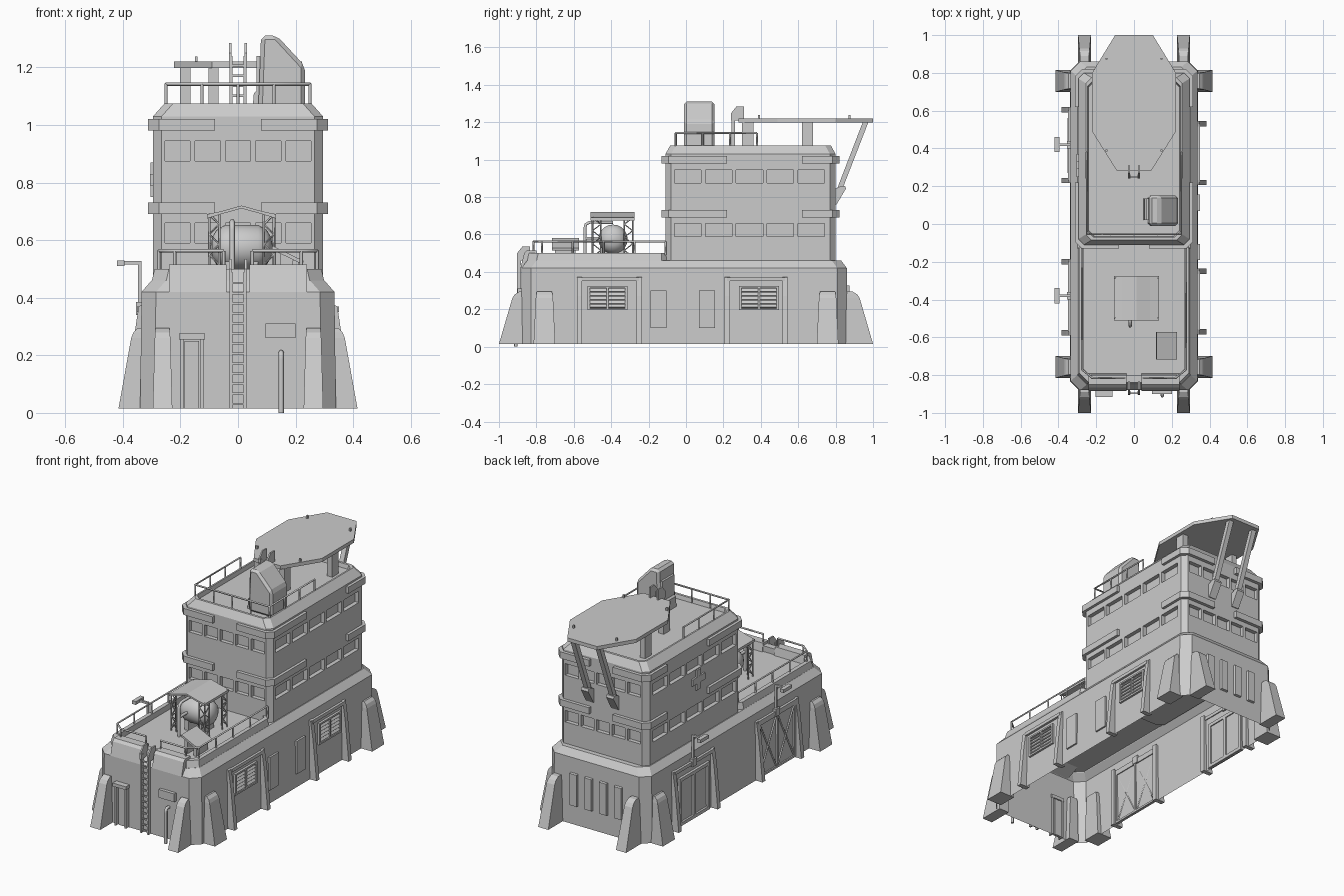
import bpy, bmesh, math
from mathutils import Vector

if "Cube" in bpy.data.objects:
    bpy.data.objects.remove(bpy.data.objects["Cube"])


def finish(name, bm):
    bmesh.ops.recalc_face_normals(bm, faces=bm.faces)
    me = bpy.data.meshes.new(name)
    bm.to_mesh(me)
    bm.free()
    ob = bpy.data.objects.new(name, me)
    bpy.context.collection.objects.link(ob)
    return ob


def add_loft(bm, loops, bottom=True, top=True):
    rings = [[bm.verts.new(p) for p in lp] for lp in loops]
    n = len(rings[0])
    for a, b in zip(rings, rings[1:]):
        for i in range(n):
            bm.faces.new((a[i], a[(i + 1) % n], b[(i + 1) % n], b[i]))
    if bottom:
        bm.faces.new(rings[0])
    if top:
        bm.faces.new(rings[-1])


def loft(name, loops, **kw):
    bm = bmesh.new()
    add_loft(bm, loops, **kw)
    return finish(name, bm)


def rect(x0, x1, y0, y1, z, c=0.0):
    """Rectangle loop, with cut corners when c > 0."""
    if not c:
        return [(x0, y0, z), (x1, y0, z), (x1, y1, z), (x0, y1, z)]
    return [(x0 + c, y0, z), (x1 - c, y0, z), (x1, y0 + c, z), (x1, y1 - c, z),
            (x1 - c, y1, z), (x0 + c, y1, z), (x0, y1 - c, z), (x0, y0 + c, z)]


def boxes(name, items):
    bm = bmesh.new()
    for x0, x1, y0, y1, z0, z1 in items:
        add_loft(bm, [rect(x0, x1, y0, y1, z0), rect(x0, x1, y0, y1, z1)])
    return finish(name, bm)


def prism(name, pts, axis, spans):
    """Extrude a 2D profile along an axis, once per (start, end) span."""
    put = {'x': lambda p, t: (t, p[0], p[1]), 'y': lambda p, t: (p[0], t, p[1]),
           'z': lambda p, t: (p[0], p[1], t)}[axis]
    bm = bmesh.new()
    for a, b in spans:
        add_loft(bm, [[put(p, a) for p in pts], [put(p, b) for p in pts]])
    return finish(name, bm)


def tubes(name, paths, r, res=0):
    cu = bpy.data.curves.new(name, 'CURVE')
    cu.dimensions = '3D'
    cu.bevel_depth, cu.bevel_resolution, cu.use_fill_caps = r, res, True
    for path in paths:
        sp = cu.splines.new('POLY')
        sp.points.add(len(path) - 1)
        for q, p in zip(sp.points, path):
            q.co = (*p, 1)
    ob = bpy.data.objects.new(name, cu)
    bpy.context.collection.objects.link(ob)
    return ob


# Base hall: open underneath, chamfered top
loft("base_hall", [rect(-.34, .34, -.88, .86, .015, .05), rect(-.335, .335, -.88, .86, .42, .05),
                   rect(-.30, .30, -.85, .83, .46, .05)], bottom=False)
# Parapet around the front deck
loft("deck_parapet", [rect(-.30, .30, -.85, -.08, .455, .05), rect(-.29, .29, -.84, -.08, .50, .05),
                      rect(-.265, .265, -.80, -.10, .50, .03), rect(-.265, .265, -.80, -.10, .465, .03)],
     bottom=False)
prism("parapet_front_block", [(-.885, .42), (-.865, .50), (-.85, .515), (-.80, .515), (-.79, .46)], 'x',
      [(-.24, -.04), (.04, .24)])

# Tower with sunken roof and cut windows
tower = loft("tower", [rect(-.295, .295, -.11, .80, .45, .03), rect(-.295, .295, -.11, .80, 1.03, .03),
                       rect(-.255, .255, -.085, .775, 1.075, .03), rect(-.245, .245, -.07, .76, 1.075, .03),
                       rect(-.24, .24, -.065, .755, 1.05, .03)])
cells = []
for z in (.59, .875):
    for i in range(5):
        x, y = -.26 + i * .105, -.068 + i * .165
        cells += [(x + .006, x + .094, a, b, z, z + .07) for a, b in ((-.15, -.085), (.775, .85))]
        cells += [(a, b, y + .006, y + .149, z, z + .07) for a, b in ((-.35, -.27), (.27, .35))]
cutter = boxes("window_cutter", cells)
cutter.hide_render = True
cutter.hide_viewport = True
mod = tower.modifiers.new("windows", 'BOOLEAN')
mod.object, mod.operation, mod.solver = cutter, 'DIFFERENCE', 'EXACT'

# Bands wrapping the tower corners
for s in (-1, 1):
    for lab, y_out, y_end, d in (("front", -.13, .22, 1), ("back", .82, .62, -1)):
        pts = [(.08, y_out), (.275, y_out), (.312, y_out + d * .037), (.312, y_end), (.285, y_end),
               (.285, y_out + d * .045), (.265, y_out + d * .03), (.08, y_out + d * .03)]
        prism("corner_band_" + lab, [(s * x, y) for x, y in pts], 'z', [(.69, .73), (.98, 1.02)])
# Cross panel on the left wall
boxes("cross_panel", [(-.305, -.29, .25, .37, .79, .83), (-.304, -.29, .29, .33, .75, .87)])


# Corner buttresses: (outward distance, half width, z)
def buttress(name, centre, axis, s, wall):
    loops = []
    for out, inn, w, z in ((0, .09, 1, .015), (.055, .09, .8, .26), (.065, .09, .75, .28), (.085, .09, .7, .295)):
        reach, back = wall[1] - out * (wall[1] - wall[0]) / .1, wall[0] - .02
        h = wall[2] * w
        p = [(reach, -h), (reach, h), (back, h), (back, -h)]
        loops.append([(s * a, centre + b, z) if axis == 'x' else (centre + b, s * a, z) for a, b in p])
    loft(name, loops)


for s in (-1, 1):
    for y in (-.757, .757):
        buttress("side_buttress", y, 'x', s, (.335, .415, .058))
    for x in (-.262, .262):
        buttress("end_buttress", x, 'y', s, (.87, 1.0, .034))
# Slim wall ribs
for s, ys in ((1, (-.57, -.25, .22, .53)), (-1, (-.575, -.20, .23, .605))):
    prism("wall_rib", [(s * x, z) for x, z in ((.32, .38), (.345, .37), (.36, .27), (.385, .015), (.32, .015))],
          'y', [(y - .014, y + .014) for y in ys])

# Right wall: bay lintels, louvres, doors
boxes("bay_lintel", [(.33, .35, -.56, -.25, .35, .37), (.33, .35, .22, .53, .35, .37),
                     (-.35, -.33, -.57, -.20, .35, .37), (-.35, -.33, .23, .60, .35, .37)])
for y in (-.42, .39):
    parts = [(.33, .35, y - .105, y + .105, z, z + .01) for z in (.195, .315)]
    parts += [(.33, .35, y + d - .006, y + d + .006, .195, .325) for d in (-.1, 0, .1)]
    boxes("louvre_frame", parts)
    prism("louvre_slats", [(.333, .0), (.346, -.012), (.349, -.009), (.336, .008)], 'y', [(y - .1, y + .1)])
    ob = bpy.context.collection.objects[-1]
    ob.location.z = .22
    arr = ob.modifiers.new("slats", 'ARRAY')
    arr.count, arr.use_relative_offset, arr.use_constant_offset = 5, False, True
    arr.constant_offset_displace = (0, 0, .021)
boxes("side_panel", [(.33, .349, -.19, -.105, .10, .30), (.33, .349, .07, .155, .10, .30)])

# Left wall: braced gate and double door
gate = [(-.348, -.33, a, a + .012, .02, .35) for a in (-.56, -.394, -.226)]
gate += [(-.348, -.33, -.56, -.214, z, z + .012) for z in (.02, .338)]
boxes("gate_frame", gate)
tubes("gate_braces", [[(-.341, a, .025), (-.341, b, .345)] for a, b in
                      ((-.555, -.39), (-.39, -.555), (-.385, -.22), (-.22, -.385))], .006)
boxes("double_door_frame", [(-.352, -.33, a, a + .02, .02, .30) for a in (.27, .405, .54)]
      + [(-.352, -.33, .27, .56, z, z + .02) for z in (.02, .29)])
for y in (.42, -.38):
    boxes("lamp_arm", [(-.355, -.325, y - .02, y + .02, .34, .385), (-.348, -.336, y - .006, y + .006, .37, .525),
                       (-.40, -.336, y - .006, y + .006, .515, .527), (-.42, -.395, y - .04, y + .04, .51, .53)])

# Front wall: door, box, standpipe
boxes("front_door", [(-.20, -.19, -.905, -.87, .015, .265), (-.13, -.12, -.905, -.87, .015, .265),
                     (-.205, -.115, -.915, -.87, .255, .275), (-.185, -.135, -.886, -.87, .015, .25)])
boxes("meter_box", [(.095, .20, -.90, -.87, .26, .31)])
tubes("standpipe", [[(.15, -.91, 0), (.15, -.91, .185)] + [
    (.15, -.895 - .015 * math.cos(t * math.pi / 6), .195 + .015 * math.sin(t * math.pi / 6)) for t in range(4)]
    + [(.15, -.87, .21)]], .009, 2)
# Back wall vertical panels
for x in (-.15, -.05, .05, .15):
    loft("back_panel", [[(x + a * w, y, b) for a, b in ((-1, .13 + e), (1, .13 + e), (1, .33 - e), (-1, .33 - e))]
                        for y, w, e in ((.85, .027, 0), (.874, .023, .004))])


# Ladders with hooked handholds
def ladder(name, y, z0, z1):
    parts = [(s - .005, s + .005, y - .008, y + .012, z0, z1) for s in (-.024, .024)]
    n = int((z1 - z0) / .035)
    parts += [(-.024, .024, y - .004, y + .004, z0 + .035 * i + .012, z0 + .035 * i + .02) for i in range(n)]
    boxes(name, parts)
    prism(name + "_handles", [(y - .01, z1 - .03), (y - .008, z1 + .01), (y + .02, z1 + .045), (y + .06, z1 + .045),
                              (y + .06, z1 - .02), (y + .035, z1 - .03)], 'x', [(-.031, -.022), (.022, .031)])


ladder("front_ladder", -.895, .015, .49)
ladder("pad_ladder", .25, 1.05, 1.24)


# Railings
def railing(name, path, z0, z1, gap):
    lines = [[(x, y, z1) for x, y in path]]
    for a, b in zip(path, path[1:]):
        a, b = Vector(a), Vector(b)
        n = max(1, round((b - a).length / gap))
        for i in range(n + 1):
            p = a.lerp(b, i / n)
            lines.append([(p.x, p.y, z0), (p.x, p.y, z1)])
    tubes(name, lines, .006)


for s in (-1, 1):
    railing("deck_railing", [(s * .05, -.815), (s * .22, -.815), (s * .275, -.77), (s * .275, -.11)], .49, .563, .17)
railing("roof_railing", [(-.25, .38), (-.25, -.055), (.25, -.055), (.25, .38)], 1.06, 1.142, .13)

# Landing pad, columns, rear struts
prism("landing_pad", [(-.10, 1), (.10, 1), (.222, .80), (.222, .49), (.09, .28), (-.09, .28), (-.222, .49),
                      (-.222, .80)], 'z', [(1.198, 1.22)])
cols, pegs = [], []
for s in (-1, 1):
    cols += [(s * .085 - .017, s * .085 + .017, .30, .36, 1.04, 1.2), (s * .183 - .018, s * .183 + .018, .62, .68, 1.04, 1.2)]
    pegs += [(s * .145 - .005, s * .145 + .005, y - .005, y + .005, 1.21, 1.238) for y in (.39, .875)]
boxes("pad_columns", cols)
boxes("pad_lights", pegs)
prism("pad_strut", [(.81, .85), (.835, .84), (.975, 1.2), (.945, 1.2)], 'x', [(-.10, -.07), (.07, .10)])
prism("strut_bracket", [(.79, .76), (.805, .76), (.855, .845), (.85, .86), (.83, .86), (.79, .84)], 'x',
      [(-.11, -.06), (.06, .11)])

# Roof stair hut
hut = prism("stair_hut", [(.07, 1.05), (.08, 1.31), (.135, 1.31), (.232, 1.205), (.232, 1.05)], 'y', [(-.01, .152)])
bev = hut.modifiers.new("edge", 'BEVEL')
bev.width, bev.segments = .014, 1
prism("hut_door", [(.05, 1.05), (.055, 1.11), (.065, 1.12), (.065, 1.24), (.09, 1.24), (.09, 1.05)], 'y', [(.02, .135)])

# Storage tank: capsule along x
bm = bmesh.new()
prof = [(-.095, .004), (-.09, .035), (-.075, .06), (-.045, .078), (.07, .078), (.10, .06), (.115, .035), (.12, .004)]
add_loft(bm, [[(x, -.39 + r * math.cos(k * math.pi / 10), .575 + r * math.sin(k * math.pi / 10)) for k in range(20)]
              for x, r in prof])
tank = finish("tank", bm)
tank.data.shade_smooth()
boxes("tank_saddle", [(x, x + .025, -.45, -.33, .46, .53) for x in (-.045, .045)])
tubes("tank_pipe", [[(-.02, -.39, .665), (-.02, -.515, .665), (-.02, -.535, .655), (-.02, -.54, .635),
                     (-.02, -.54, .465)], [(-.02, -.54, .58), (-.02, -.45, .58)]], .009, 1)
# Lattice corner posts under the gable shelter
lat = []
for x, dx in ((-.10, .035), (.125, -.035)):
    for y, dy in ((-.50, .045), (-.285, -.045)):
        for a, b in ((0, 0), (dx, 0), (0, dy)):
            lat.append([(x + a, y + b, .46), (x + a, y + b, .69)])
        for ax, ay in ((dx, 0), (0, dy)):
            lat.append([(x + ax * (i % 2), y + ay * (i % 2), .48 + .035 * i) for i in range(7)])
tubes("shelter_lattice", lat, .0045)
prism("shelter_roof", [(-.107, .675), (-.107, .69), (-.06, .70), (.012, .72), (.085, .70), (.132, .69), (.132, .675),
                       (.085, .69), (.012, .71), (-.06, .69)], 'y', [(-.51, -.275)])

# Tilted panel on the deck
prism("tilted_panel", [(.117, .568), (.12, .58), (.228, .528), (.225, .515)], 'y', [(-.717, -.572)])
boxes("panel_stand", [(.13, .15, -.70, -.59, .46, .565), (.19, .21, -.70, -.59, .46, .53)])
